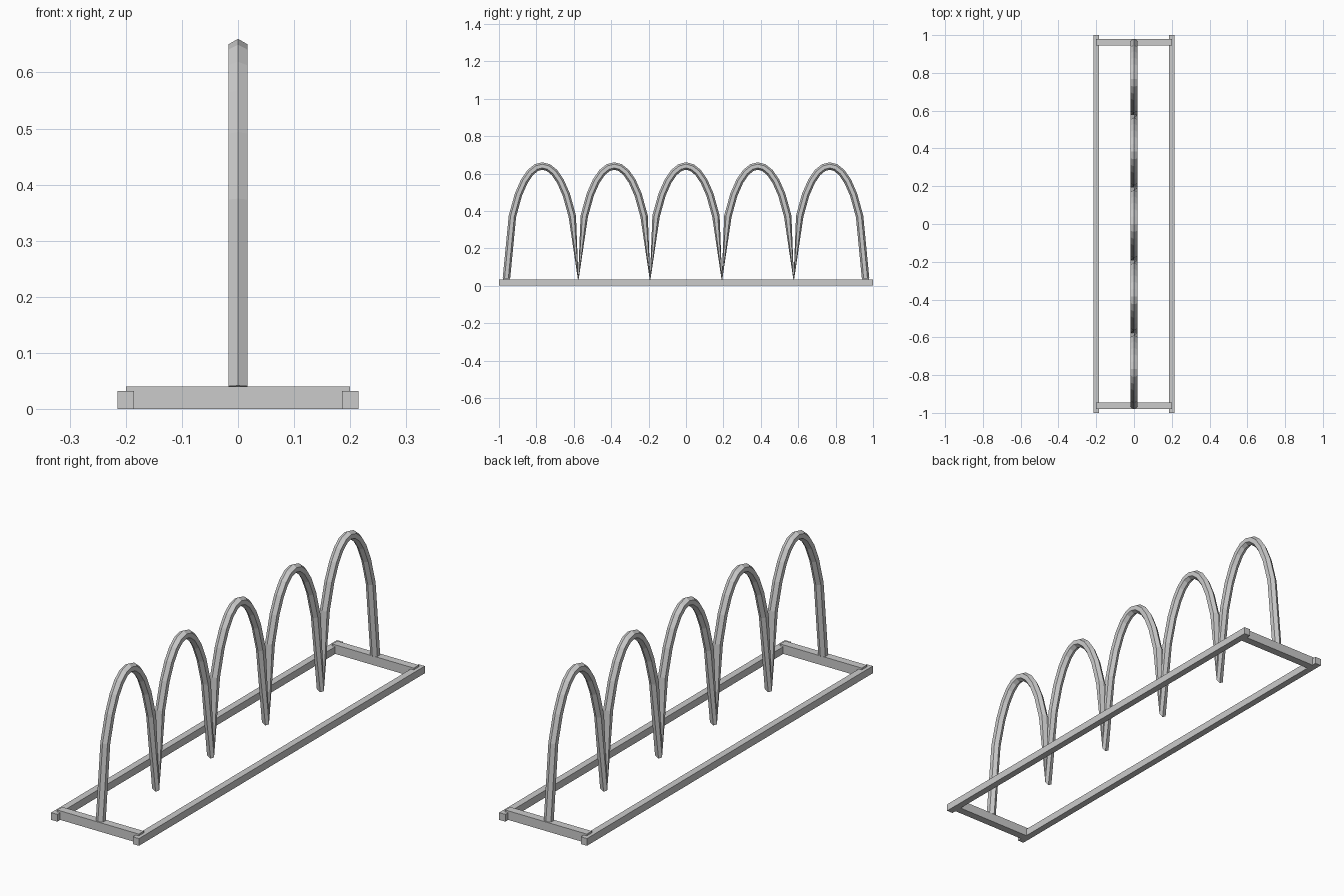
import bpy
import bmesh
import math
from mathutils import Vector

cube = bpy.data.objects.get("Cube")
if cube:
    bpy.data.objects.remove(cube, do_unlink=True)

GREY = (0.6, 0.6, 0.6, 1.0)
steel = bpy.data.materials.new("galvanised grey")
steel.use_nodes = True
steel.diffuse_color = GREY
steel.node_tree.nodes["Principled BSDF"].inputs["Base Color"].default_value = GREY


def add_object(name, bm):
    bmesh.ops.recalc_face_normals(bm, faces=bm.faces)
    mesh = bpy.data.meshes.new(name)
    bm.to_mesh(mesh)
    bm.free()
    mesh.materials.append(steel)
    obj = bpy.data.objects.new(name, mesh)
    bpy.context.collection.objects.link(obj)


def add_bar(name, center, size):
    bm = bmesh.new()
    bmesh.ops.create_cube(bm, size=1)
    bmesh.ops.scale(bm, vec=size, verts=bm.verts)
    bmesh.ops.translate(bm, vec=center, verts=bm.verts)
    add_object(name, bm)


# Base frame: two long rails and two taller cross bars
for side, label in ((1, "left"), (-1, "right")):
    add_bar(label + "_rail", (side * 0.2, 0, 0.016), (0.03, 2, 0.032))
for side, label in ((1, "back"), (-1, "front")):
    add_bar(label + "_cross_bar", (0, side * 0.962, 0.02), (0.4, 0.035, 0.04))

# Path of the hoops: five half ellipses in a row, joined at their feet
HOOPS, STEPS, HALF = 5, 12, 0.192
FOOT, RISE = 0.04, 0.6
path = []
for i in range(HOOPS * STEPS + 1):
    u = 2 * (i % STEPS) / STEPS - 1
    y = (2 * i / STEPS - HOOPS) * HALF
    path.append(Vector((0, y, FOOT + RISE * math.sqrt(1 - u * u))))

# Six-sided tube swept along the path, one corner facing outwards
SIDES, RADIUS = 6, 0.02
bm = bmesh.new()
rings = []
for i, p in enumerate(path):
    before = (p - path[i - 1]).normalized() if i else Vector()
    after = (path[i + 1] - p).normalized() if i + 1 < len(path) else Vector()
    tangent = (before + after).normalized()
    outward = Vector((0, -tangent.z, tangent.y))
    ring = []
    for k in range(SIDES):
        a = math.tau * k / SIDES
        offset = outward * math.cos(a) + Vector((math.sin(a), 0, 0))
        ring.append(bm.verts.new(p + RADIUS * offset))
    rings.append(ring)
for a, b in zip(rings, rings[1:]):
    for k in range(SIDES):
        n = (k + 1) % SIDES
        bm.faces.new((a[k], a[n], b[n], b[k]))
bm.faces.new(rings[0])
bm.faces.new(rings[-1])
add_object("wheel_hoops", bm)
